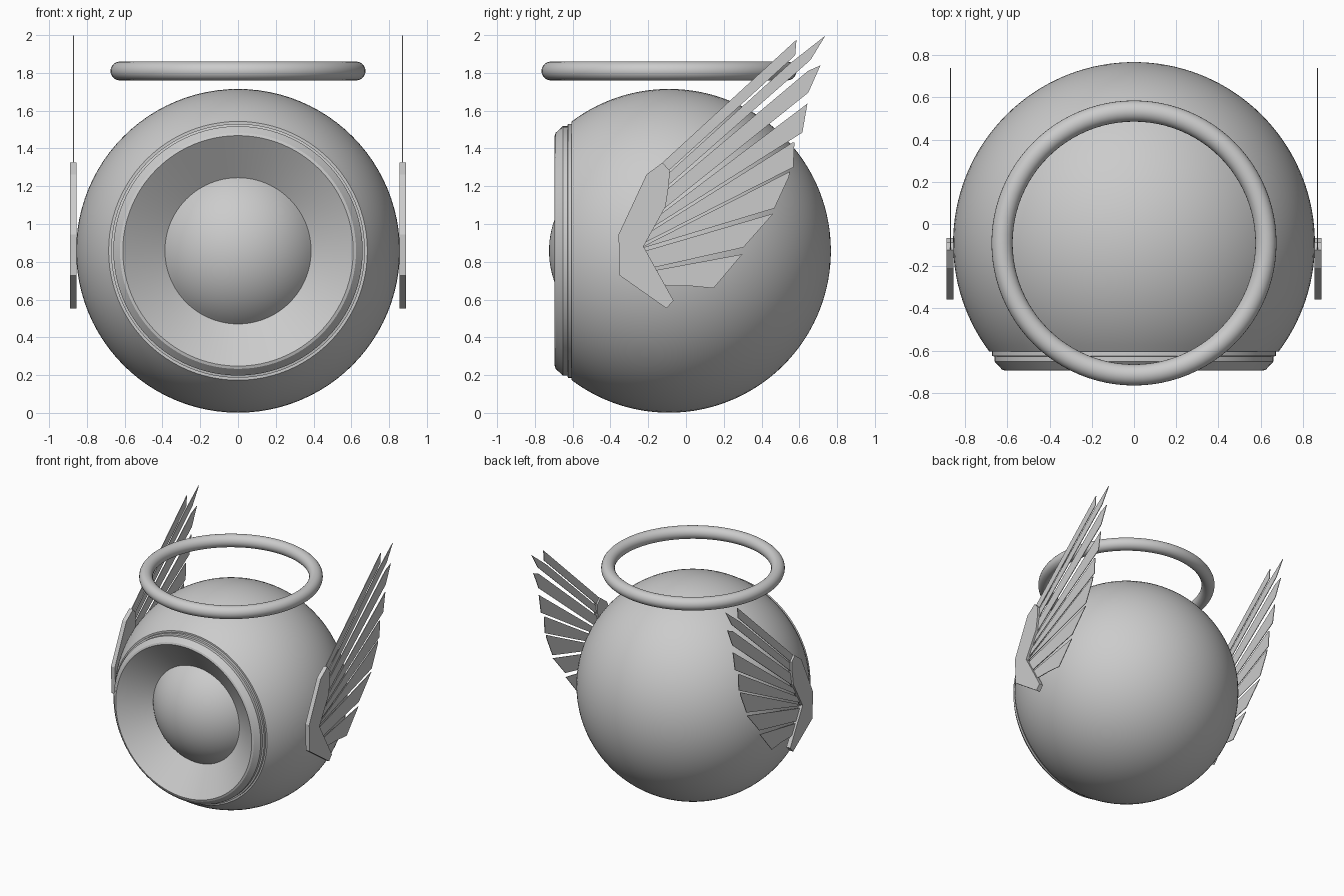
import bpy, bmesh, math

if "Cube" in bpy.data.objects:
    bpy.data.objects.remove(bpy.data.objects["Cube"])

CY, CZ, R = -0.09, 0.858, 0.857      # body centre and radius


def finish(name, bm, angle=None):
    bmesh.ops.remove_doubles(bm, verts=bm.verts, dist=1e-5)
    bmesh.ops.recalc_face_normals(bm, faces=bm.faces)
    me = bpy.data.meshes.new(name)
    bm.to_mesh(me)
    bm.free()
    ob = bpy.data.objects.new(name, me)
    bpy.context.collection.objects.link(ob)
    if angle:
        bpy.ops.object.select_all(action='DESELECT')
        ob.select_set(True)
        bpy.context.view_layer.objects.active = ob
        bpy.ops.object.shade_smooth_by_angle(angle=math.radians(angle))
    return ob


def lathe(name, profile, steps=96, angle=25):
    """Spin (radius, y) points around the front-back axis of the body."""
    bm = bmesh.new()
    vs = [bm.verts.new((r, y, CZ)) for r, y in profile]
    es = [bm.edges.new(p) for p in zip(vs, vs[1:])]
    bmesh.ops.spin(bm, geom=vs + es, cent=(0, 0, CZ), axis=(0, 1, 0),
                   angle=math.tau, steps=steps, use_merge=False)
    return finish(name, bm, angle)


def add_plate(bm, outline, x, thick):
    """Extrude a (y, z) outline into a plate centred on x."""
    f = bm.faces.new([bm.verts.new((x - thick / 2, y, z)) for y, z in outline])
    ext = bmesh.ops.extrude_face_region(bm, geom=[f])['geom']
    bmesh.ops.translate(bm, vec=(thick, 0, 0),
                        verts=[v for v in ext if isinstance(v, bmesh.types.BMVert)])


# Body: sphere open at the front
cut = math.acos((-0.605 - CY) / R)
arc = [cut * i / 48 for i in range(49)]
body = [(R * math.sin(a), CY + R * math.cos(a)) for a in arc]
lathe("body", body + [(0.64, -0.605)])

# Front ring with bevelled rim and conical recess
lathe("front_ring", [(0.672, -0.60), (0.672, -0.625), (0.66, -0.628), (0.66, -0.652),
                     (0.625, -0.69), (0.61, -0.695), (0.387, -0.535)])

# Eye: domed cap at the bottom of the recess
ER, EY = 0.489, -0.725 + 0.489
top = math.asin(0.387 / ER)
lathe("eye", [(ER * math.sin(top * i / 16), EY - ER * math.cos(top * i / 16))
              for i in range(17)])

# Halo floating above the body
bpy.ops.mesh.primitive_torus_add(major_segments=96, minor_segments=24, major_radius=0.625,
                                 minor_radius=0.05, location=(0, CY, 1.81))
bpy.context.object.name = "halo"
bpy.ops.object.shade_smooth_by_angle(angle=math.radians(40))

# Wing outlines in (y, z)
BONE = [(-.124, 1.325), (-.087, 1.283), (-.09, 1.21), (-.108, 1.093), (-.225, .881),
        (-.066, .595), (-.103, .553), (-.352, .728), (-.357, .944), (-.209, 1.262)]
FEATHERS = [
    [(-.13, 1.32), (.585, 1.976), (.578, 1.893), (-.10, 1.275)],
    [(-.10, 1.262), (.55, 1.85), (.738, 1.997), (.659, 1.868), (-.11, 1.19)],
    [(-.11, 1.175), (.645, 1.81), (.712, 1.84), (.648, 1.696), (-.13, 1.07)],
    [(-.13, 1.055), (.60, 1.605), (.643, 1.638), (.616, 1.484), (-.18, .98)],
    [(-.18, .965), (.565, 1.432), (.574, 1.43), (.568, 1.30), (-.22, .90)],
    [(-.22, .885), (.55, 1.278), (.545, 1.25), (.468, 1.083), (-.23, .872)],
    [(-.225, .855), (.463, 1.056), (.304, .876), (-.19, .765)],
    [(-.19, .75), (.298, .84), (.146, .66), (.02, .672), (-.10, .672), (-.14, .69)],
]

# Wings on both sides
for side, label in ((1, "right"), (-1, "left")):
    bm = bmesh.new()
    add_plate(bm, BONE, side * 0.872, 0.034)
    finish(label + "_wing_bone", bm)
    bm = bmesh.new()
    for f in FEATHERS:
        add_plate(bm, f, side * 0.870, 0.005)
    finish(label + "_wing_feathers", bm)
